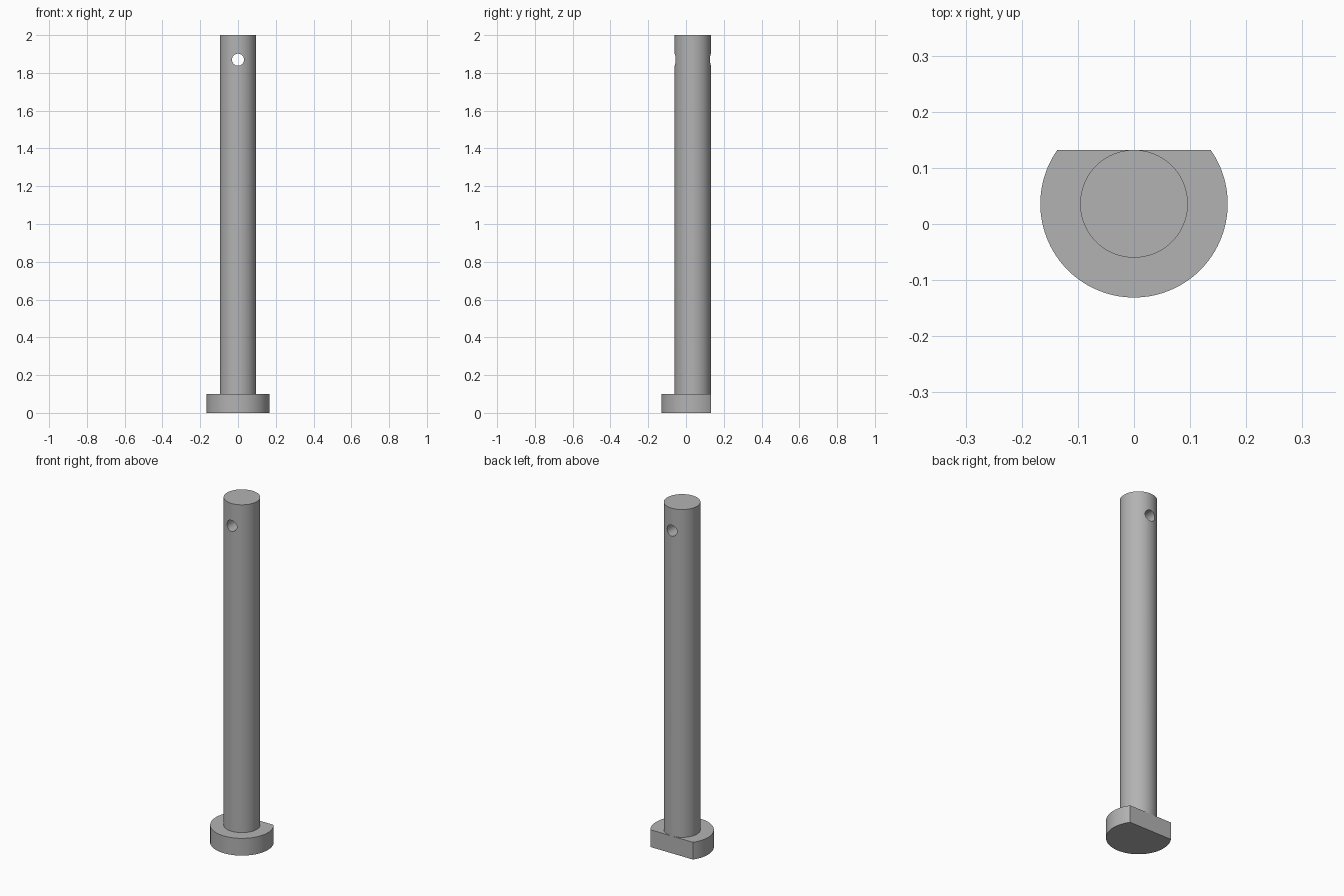
import bpy, bmesh, math
from mathutils import Matrix

AXIS_Y = 0.036
HEAD_R, SHAFT_R, HOLE_R = 0.167, 0.096, 0.032
HEAD_H, TOTAL_H, HOLE_Z = 0.1, 2.0, 1.87

if "Cube" in bpy.data.objects:
    bpy.data.objects.remove(bpy.data.objects["Cube"])

steel = bpy.data.materials.new("grey steel")
steel.use_nodes = True
grey = (0.45, 0.45, 0.45, 1)
steel.diffuse_color = grey
steel.node_tree.nodes["Principled BSDF"].inputs["Base Color"].default_value = grey


def finish(name, bm):
    bmesh.ops.recalc_face_normals(bm, faces=bm.faces)
    mesh = bpy.data.meshes.new(name)
    bm.to_mesh(mesh)
    bm.free()
    mesh.materials.append(steel)
    obj = bpy.data.objects.new(name, mesh)
    bpy.context.collection.objects.link(obj)
    return obj


def cylinder(name, radius, length, sides, matrix):
    bm = bmesh.new()
    bmesh.ops.create_cone(bm, cap_ends=True, segments=sides, radius1=radius,
                          radius2=radius, depth=length, matrix=matrix)
    return finish(name, bm)


def smooth(obj):
    bpy.ops.object.select_all(action="DESELECT")
    obj.select_set(True)
    bpy.context.view_layer.objects.active = obj
    bpy.ops.object.shade_smooth_by_angle(angle=math.radians(30))


# Round head with one side cut flat, level with the shaft
start = math.pi - math.asin(SHAFT_R / HEAD_R)
sweep = math.pi + 2 * math.asin(SHAFT_R / HEAD_R)
steps = 80
bm = bmesh.new()
ring = []
for i in range(steps + 1):
    a = start + sweep * i / steps
    ring.append(bm.verts.new((HEAD_R * math.cos(a), AXIS_Y + HEAD_R * math.sin(a), 0)))
base = bm.faces.new(ring)
top = bmesh.ops.extrude_face_region(bm, geom=[base], use_keep_orig=True)
bmesh.ops.translate(bm, vec=(0, 0, HEAD_H),
                    verts=[g for g in top["geom"] if isinstance(g, bmesh.types.BMVert)])
head = finish("pin_head", bm)

# Long shaft standing on the head
shaft = cylinder("pin_shaft", SHAFT_R, TOTAL_H - HEAD_H, 96,
                 Matrix.Translation((0, AXIS_Y, (TOTAL_H + HEAD_H) / 2)))

# Cross hole near the free end, drilled front to back
drill = cylinder("hole_cutter", HOLE_R, 0.5, 48,
                 Matrix.Translation((0, AXIS_Y, HOLE_Z)) @ Matrix.Rotation(math.pi / 2, 4, "X"))
cut = shaft.modifiers.new("cross_hole", "BOOLEAN")
cut.operation = "DIFFERENCE"
cut.solver = "EXACT"
cut.object = drill
bpy.context.view_layer.objects.active = shaft
bpy.ops.object.modifier_apply(modifier=cut.name)
bpy.data.objects.remove(drill)

for part in (head, shaft):
    smooth(part)
